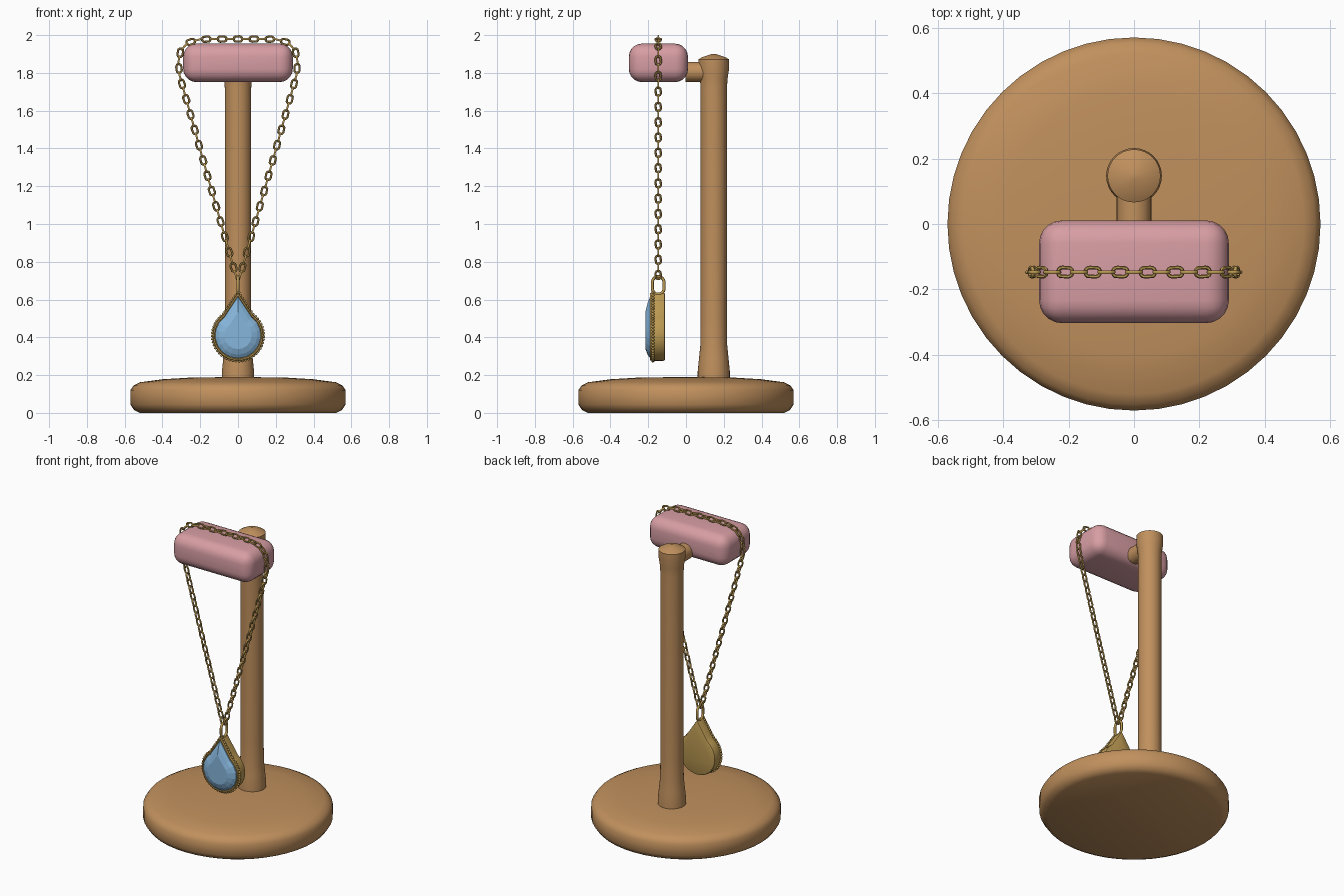
import bpy, bmesh, math
from mathutils import Matrix, Vector

cube = bpy.data.objects.get("Cube")
if cube:
    bpy.data.objects.remove(cube, do_unlink=True)


def material(name, rgb):
    m = bpy.data.materials.new(name)
    m.use_nodes = True
    m.diffuse_color = (*rgb, 1)
    m.node_tree.nodes["Principled BSDF"].inputs["Base Color"].default_value = (*rgb, 1)
    return m


WOOD = material("warm wood", (0.53, 0.28, 0.11))
PINK = material("pink velvet", (0.68, 0.34, 0.37))
GOLD = material("antique gold", (0.50, 0.32, 0.085))
BLUE = material("blue gem", (0.24, 0.47, 0.72))


def finish(name, bm, mat, angle=None):
    bmesh.ops.recalc_face_normals(bm, faces=bm.faces)
    mesh = bpy.data.meshes.new(name)
    bm.to_mesh(mesh)
    bm.free()
    mesh.materials.append(mat)
    ob = bpy.data.objects.new(name, mesh)
    bpy.context.collection.objects.link(ob)
    if angle:
        bpy.ops.object.select_all(action='DESELECT')
        bpy.context.view_layer.objects.active = ob
        ob.select_set(True)
        bpy.ops.object.shade_smooth_by_angle(angle=math.radians(angle))
    return ob


def loft(bm, rings):
    """Skin a stack of equal rings and cap both ends."""
    loops = [[bm.verts.new(p) for p in ring] for ring in rings]
    n = len(loops[0])
    for a, b in zip(loops, loops[1:]):
        for i in range(n):
            j = (i + 1) % n
            bm.faces.new((a[i], a[j], b[j], b[i]))
    bm.faces.new(loops[0])
    bm.faces.new(loops[-1])


def lathe(name, profile, mat, sides, matrix=Matrix()):
    bm = bmesh.new()
    turns = [2 * math.pi * i / sides for i in range(sides)]
    loft(bm, [[matrix @ Vector((r * math.cos(t), r * math.sin(t), z)) for t in turns]
              for r, z in profile])
    return finish(name, bm, mat, 55)


# Wooden stand: base, post and arm
lathe("base", [(0.52, 0), (0.55, 0.015), (0.57, 0.045), (0.57, 0.12), (0.553, 0.145),
               (0.52, 0.162), (0.40, 0.178), (0.25, 0.187), (0.02, 0.19)], WOOD, 48)
lathe("post", [(0.085, 0.17), (0.085, 0.22), (0.078, 0.29), (0.071, 0.36), (0.07, 0.5),
               (0.07, 1.72), (0.073, 1.77), (0.081, 1.82), (0.081, 1.872), (0.06, 1.884),
               (0.01, 1.9)], WOOD, 32, Matrix.Translation((0, 0.147, 0)))
lathe("arm", [(0.053, -0.02), (0.053, 0.15)], WOOD, 24,
      Matrix.Translation((0, 0.147, 1.805)) @ Matrix.Rotation(math.pi / 2, 4, 'X'))

# Cushion
bm = bmesh.new()
bmesh.ops.create_cube(bm, size=1, matrix=Matrix.Translation((0, -0.146, 1.853))
                      @ Matrix.Diagonal((0.58, 0.314, 0.204, 1)))
bmesh.ops.bevel(bm, geom=bm.edges[:], offset=0.07, segments=5, profile=0.5, affect='EDGES')
finish("cushion", bm, PINK, 60)

CHAIN_Y = -0.147


def link(bm, matrix, major, minor, stretch, seg=14, sides=6):
    """Oval ring, long along local X and flat in local XY."""
    grid = []
    for i in range(seg):
        a = 2 * math.pi * (i + 0.5) / seg
        shift = math.copysign(stretch, math.cos(a))
        row = []
        for j in range(sides):
            b = 2 * math.pi * j / sides
            r = major + minor * math.cos(b)
            p = Vector((r * math.cos(a) + shift, r * math.sin(a), minor * math.sin(b)))
            row.append(bm.verts.new(matrix @ p))
        grid.append(row)
    for i in range(seg):
        for j in range(sides):
            k, m = (i + 1) % seg, (j + 1) % sides
            bm.faces.new((grid[i][j], grid[k][j], grid[k][m], grid[i][m]))


# Chain: links spaced along half the path, mirrored, every second one turned
path = [Vector((x, CHAIN_Y, z)) for x, z in
        [(0, 1.98), (0.2, 1.978), (0.265, 1.96), (0.303, 1.92), (0.315, 1.86),
         (0.31, 1.79), (0.16, 1.25), (0.012, 0.73)]]
lengths = [(b - a).length for a, b in zip(path, path[1:])]
total = sum(lengths)
count = round(total / 0.0425)


def along(d):
    for a, b, l in zip(path, path[1:], lengths):
        if d <= l + 1e-6:
            return a.lerp(b, d / l), (b - a).normalized()
        d -= l
    return path[-1], (path[-1] - path[-2]).normalized()


bm = bmesh.new()
for side in (1, -1):
    for i in range(0 if side == 1 else 1, count + 1):
        p, t = along(total * i / count)
        p, t = Vector((p.x * side, p.y, p.z)), Vector((t.x * side, t.y, t.z))
        depth = Vector((0, 1, 0))
        across = t.cross(depth)
        u, v = (across, depth) if i % 2 == 0 else (depth, -across)
        m = Matrix((t, u, v)).transposed().to_4x4()
        link(bm, Matrix.Translation(p) @ m, 0.014, 0.0058, 0.009)
finish("chain", bm, GOLD, 60)

# Bail ring joining chain and pendant
bm = bmesh.new()
upright = Matrix(((0, 0, 1), (0, 1, 0), (1, 0, 0))).to_4x4()
link(bm, Matrix.Translation((0, CHAIN_Y, 0.675)) @ upright, 0.031, 0.008, 0.016, 20, 8)
finish("bail", bm, GOLD, 60)

# Teardrop outline around the pendant centre: round below, straight sides to a tip
CENTRE_Z, RADIUS, TIP = 0.41, 0.134, 0.228


def teardrop(arc, straight):
    tangent = math.asin(RADIUS / TIP)
    start = math.pi / 2 - tangent
    pts = []
    for i in range(arc + 1):
        a = start - (math.pi + 2 * start) * i / arc
        pts.append(Vector((RADIUS * math.cos(a), RADIUS * math.sin(a))))
    tip = Vector((0, TIP))
    left = [pts[-1].lerp(tip, k / straight) for k in range(1, straight)]
    right = [tip.lerp(pts[0], k / straight) for k in range(1, straight)]
    return pts + left + [tip] + right


def drop_solid(name, outline, layers, mat, angle=None):
    bm = bmesh.new()
    loft(bm, [[(p.x * s, y, CENTRE_Z + p.y * s) for p in outline] for s, y in layers])
    return finish(name, bm, mat, angle)


smooth_outline = teardrop(32, 6)
drop_solid("pendant_setting", smooth_outline,
           [(0.93, -0.11), (0.98, -0.113), (1, -0.12), (1, -0.182), (0.98, -0.19),
            (0.93, -0.19), (0.91, -0.183)], GOLD, 40)
drop_solid("gem", teardrop(14, 2),
           [(0.91, -0.175), (0.9, -0.19), (0.76, -0.203), (0.54, -0.215)], BLUE)

# Beaded edge, evenly spaced around the setting
bm = bmesh.new()
loop = smooth_outline + smooth_outline[:1]
step, carry = 0.0165, 0.0
for a, b in zip(loop, loop[1:]):
    span = (b - a).length
    while carry < span:
        p = a.lerp(b, carry / span) * 1.02
        bmesh.ops.create_icosphere(bm, subdivisions=1, radius=0.0085, matrix=Matrix.Translation(
            (p.x, -0.175, CENTRE_Z + p.y)))
        carry += step
    carry -= span
finish("beaded_edge", bm, GOLD, 60)
